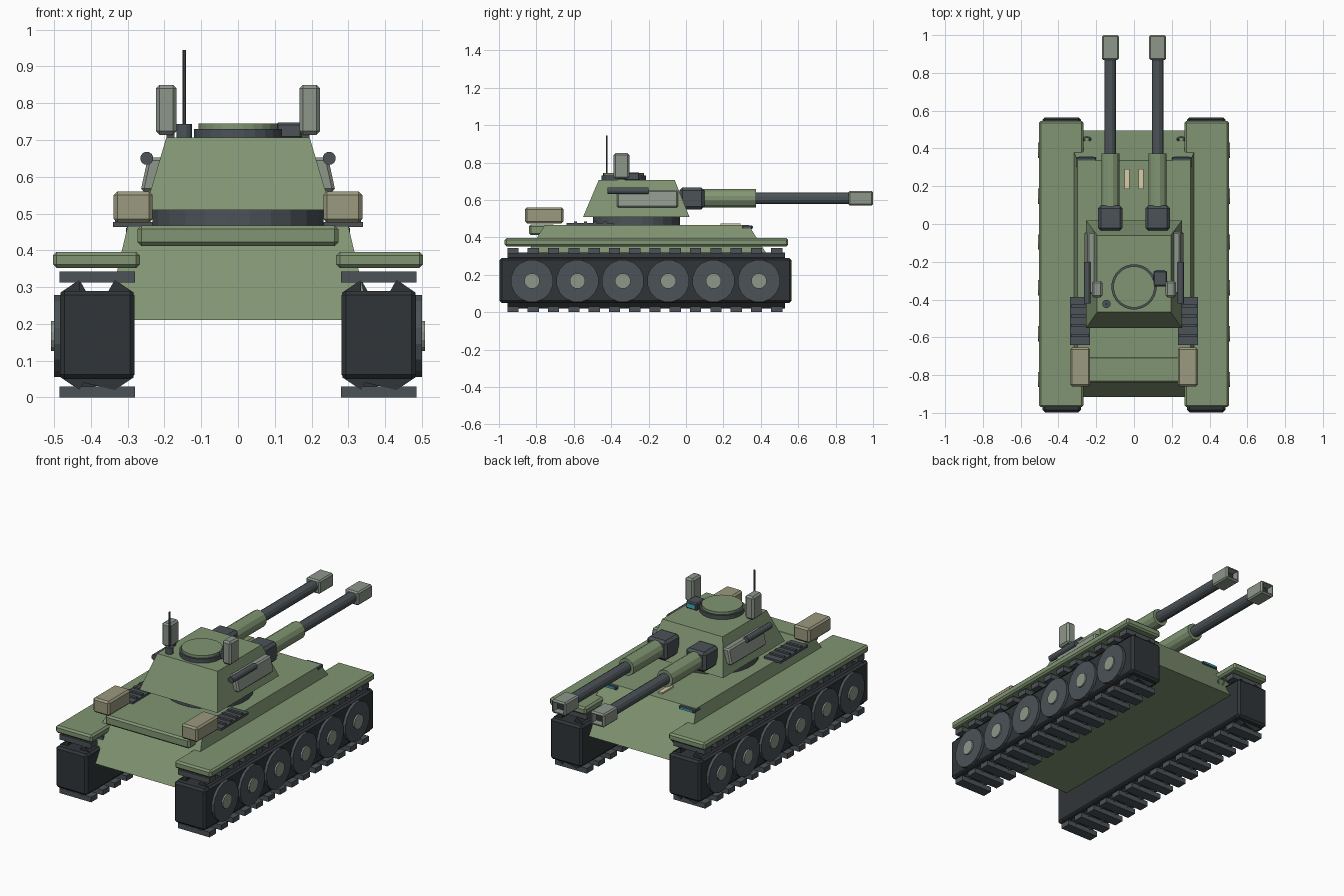
import bpy, bmesh
from math import pi
from mathutils import Matrix, Vector

if "Cube" in bpy.data.objects:
    bpy.data.objects.remove(bpy.data.objects["Cube"])


def material(name, r, g, b):
    m = bpy.data.materials.new(name)
    m.diffuse_color = (r, g, b, 1)
    m.use_nodes = True
    m.node_tree.nodes["Principled BSDF"].inputs["Base Color"].default_value = m.diffuse_color
    return m


GREEN = material("green_paint", 0.22, 0.30, 0.17)
DARK = material("dark_steel", 0.07, 0.085, 0.095)
RUBBER = material("track_rubber", 0.03, 0.036, 0.04)
GREY = material("light_steel", 0.27, 0.31, 0.26)
TAN = material("canvas_tan", 0.33, 0.32, 0.21)
PALE = material("pale_marking", 0.70, 0.60, 0.40)
CYAN = material("glass_cyan", 0.05, 0.40, 0.50)


def finish(name, bm, mat, bevel=0.0):
    bmesh.ops.recalc_face_normals(bm, faces=bm.faces)
    me = bpy.data.meshes.new(name)
    bm.to_mesh(me)
    bm.free()
    me.materials.append(mat)
    ob = bpy.data.objects.new(name, me)
    bpy.context.collection.objects.link(ob)
    if bevel:
        mod = ob.modifiers.new("bevel", "BEVEL")
        mod.width = bevel
        mod.segments = 1
    return ob


def box(name, xs, ys, zs, mat, bevel=0.0, top=None):
    """Box from ranges; top = optional (xs, ys) of a tapered upper face."""
    bm = bmesh.new()
    bmesh.ops.create_cube(bm, size=1)
    for v in bm.verts:
        i, j, k = (int(c > 0) for c in v.co)
        tx, ty = top if (top and k) else (xs, ys)
        v.co = (tx[i], ty[j], zs[k])
    return finish(name, bm, mat, bevel)


def cyl(name, axis, centre, a, b, r, mat, sides=16):
    """Cylinder along an axis from a to b; centre gives the other two coordinates."""
    bm = bmesh.new()
    c = list(centre)
    c["xyz".index(axis)] = (a + b) / 2
    rot = {"x": Matrix.Rotation(pi / 2, 4, "Y"), "y": Matrix.Rotation(pi / 2, 4, "X"),
           "z": Matrix.Identity(4)}[axis]
    spin = Matrix.Rotation(pi / sides, 4, "Z")
    bmesh.ops.create_cone(bm, cap_ends=True, segments=sides, radius1=r, radius2=r,
                          depth=abs(b - a), matrix=Matrix.Translation(c) @ rot @ spin)
    return finish(name, bm, mat)


def span(s, a, b):
    return tuple(sorted((s * a, s * b)))


# Hull, front slab and centre markings
box("hull", (-0.36, 0.36), (-0.915, 0.495), (0.21, 0.466), GREEN,
    top=((-0.30, 0.30), (-0.755, 0.335)))
box("front_slab", (-0.273, 0.273), (-0.84, -0.70), (0.412, 0.468), GREEN, 0.01)

# Turret, ring and roof fittings
cyl("turret_ring", "z", (0, -0.265, 0), 0.46, 0.512, 0.235, DARK, 24)
box("turret", (-0.253, 0.253), (-0.55, 0.018), (0.51, 0.706), GREEN,
    top=((-0.195, 0.195), (-0.467, -0.06)))
cyl("hatch_ring", "z", (0, -0.333, 0), 0.70, 0.73, 0.12, DARK, 24)
cyl("hatch_lid", "z", (0, -0.333, 0), 0.73, 0.745, 0.109, GREEN, 24)
box("periscope", (0.103, 0.175), (-0.33, -0.248), (0.703, 0.747), DARK, 0.006)
box("periscope_glass", (0.113, 0.165), (-0.25, -0.244), (0.715, 0.737), CYAN)
cyl("antenna_base", "z", (-0.146, -0.423, 0), 0.70, 0.743, 0.022, DARK, 12)
cyl("antenna", "z", (-0.146, -0.423, 0), 0.74, 0.945, 0.005, DARK, 8)

for s, side in ((-1, "left"), (1, "right")):
    # Track body: faceted section swept along y
    section = [(0.10, 0.115), (0.072, 0.122), (0.048, 0.15)]
    right = section + [(w, -h) for w, h in reversed(section)]
    ring = right + [(-w, h) for w, h in reversed(right)]
    bm = bmesh.new()
    face = bm.faces.new([bm.verts.new((s * 0.383 + w, -0.955, 0.17 + h)) for w, h in ring])
    new = bmesh.ops.extrude_face_region(bm, geom=[face])["geom"]
    bmesh.ops.translate(bm, vec=Vector((0, 1.485, 0)),
                        verts=[g for g in new if isinstance(g, bmesh.types.BMVert)])
    finish("track_body_" + side, bm, RUBBER)
    box("track_end_caps_" + side, span(s, 0.281, 0.484), (-0.997, 0.565), (0.05, 0.29), RUBBER, 0.012)

    # Track pads on lower and upper runs
    for i in range(14):
        y = -0.925 + i * 0.1085
        for z in (0.0, 0.313):
            box(f"track_pad_{side}", span(s, 0.28, 0.485), (y - 0.03, y + 0.03), (z, z + 0.03), DARK)

    # Road wheels and hubs
    for i in range(6):
        y = -0.823 + i * 0.2426
        cyl("wheel_" + side, "x", (0, y, 0.167), s * 0.46, s * 0.50, 0.114, DARK)
        cyl("wheel_hub_" + side, "x", (0, y, 0.167), s * 0.49, s * 0.509, 0.042, GREY, 12)

    # Fender, stowage box and vented deck plate
    box("fender_" + side, span(s, 0.267, 0.503), (-0.97, 0.546), (0.352, 0.396), GREEN, 0.01)
    box("stowage_box_" + side, span(s, 0.232, 0.338), (-0.86, -0.655), (0.475, 0.56), TAN, 0.01)
    box("vent_plate_" + side, span(s, 0.232, 0.34), (-0.64, -0.387), (0.463, 0.477), DARK)
    for i in range(4):
        y = -0.59 + i * 0.052
        box("vent_slat_" + side, span(s, 0.238, 0.334), (y - 0.008, y + 0.008), (0.476, 0.486), DARK)

    # Rear lamps, hook and deck markings
    box("lamp_housing_" + side, span(s, 0.20, 0.305), (0.30, 0.354), (0.444, 0.464), DARK, 0.004)
    box("lamp_glass_" + side, span(s, 0.215, 0.29), (0.352, 0.358), (0.448, 0.46), CYAN)
    bpy.ops.mesh.primitive_torus_add(major_segments=12, minor_segments=6, major_radius=0.02,
                                     minor_radius=0.005, location=(s * 0.25, 0.45, 0.305),
                                     rotation=(pi / 3, 0, 0))
    bpy.context.object.name = "tow_hook_" + side
    bpy.context.object.data.materials.append(GREY)
    box("deck_marking_" + side, span(s, 0.025, 0.05), (0.185, 0.292), (0.464, 0.475), PALE)

    # Turret side equipment
    box("side_pod_" + side, span(s, 0.20, 0.265), (-0.37, -0.042), (0.56, 0.652), GREY, 0.008,
        top=(span(s, 0.19, 0.245), (-0.37, -0.042)))
    cyl("side_tube_" + side, "y", (s * 0.248, 0, 0.65), -0.42, -0.2, 0.018, DARK, 12)
    box("roof_pod_" + side, span(s, 0.167, 0.223), (-0.388, -0.302), (0.714, 0.85), GREY, 0.01)
    box("roof_pod_foot_" + side, span(s, 0.172, 0.195), (-0.365, -0.325), (0.69, 0.72), DARK)

    # Twin gun
    x, z = s * 0.125, 0.609
    box("gun_mount_" + side, (x - 0.065, x + 0.065), (-0.035, 0.098), (z - 0.059, z + 0.057), DARK, 0.015)
    cyl("gun_sleeve_" + side, "y", (x, 0, z), 0.08, 0.373, 0.05, GREEN, 12)
    cyl("gun_barrel_" + side, "y", (x, 0, z), 0.36, 0.88, 0.032, DARK, 12)
    muzzle = box("muzzle_" + side, (x - 0.045, x + 0.045), (0.868, 1.0), (z - 0.039, z + 0.039), GREY)
    bm = bmesh.new()
    bm.from_mesh(muzzle.data)
    end = [f for f in bm.faces if f.normal.y > 0.9]
    bmesh.ops.bevel(bm, geom=bm.edges[:], offset=0.008, segments=1, affect="EDGES")
    end = max((f for f in bm.faces if f.normal.y > 0.9), key=lambda f: f.calc_area())
    bmesh.ops.inset_individual(bm, faces=[end], thickness=0.006)
    bmesh.ops.translate(bm, verts=bmesh.ops.extrude_discrete_faces(bm, faces=[end])["faces"][0].verts[:],
                        vec=(0, -0.04, 0))
    bm.to_mesh(muzzle.data)
    bm.free()
    box("muzzle_bore_" + side, (x - 0.03, x + 0.03), (0.95, 0.963), (z - 0.024, z + 0.024), RUBBER)
